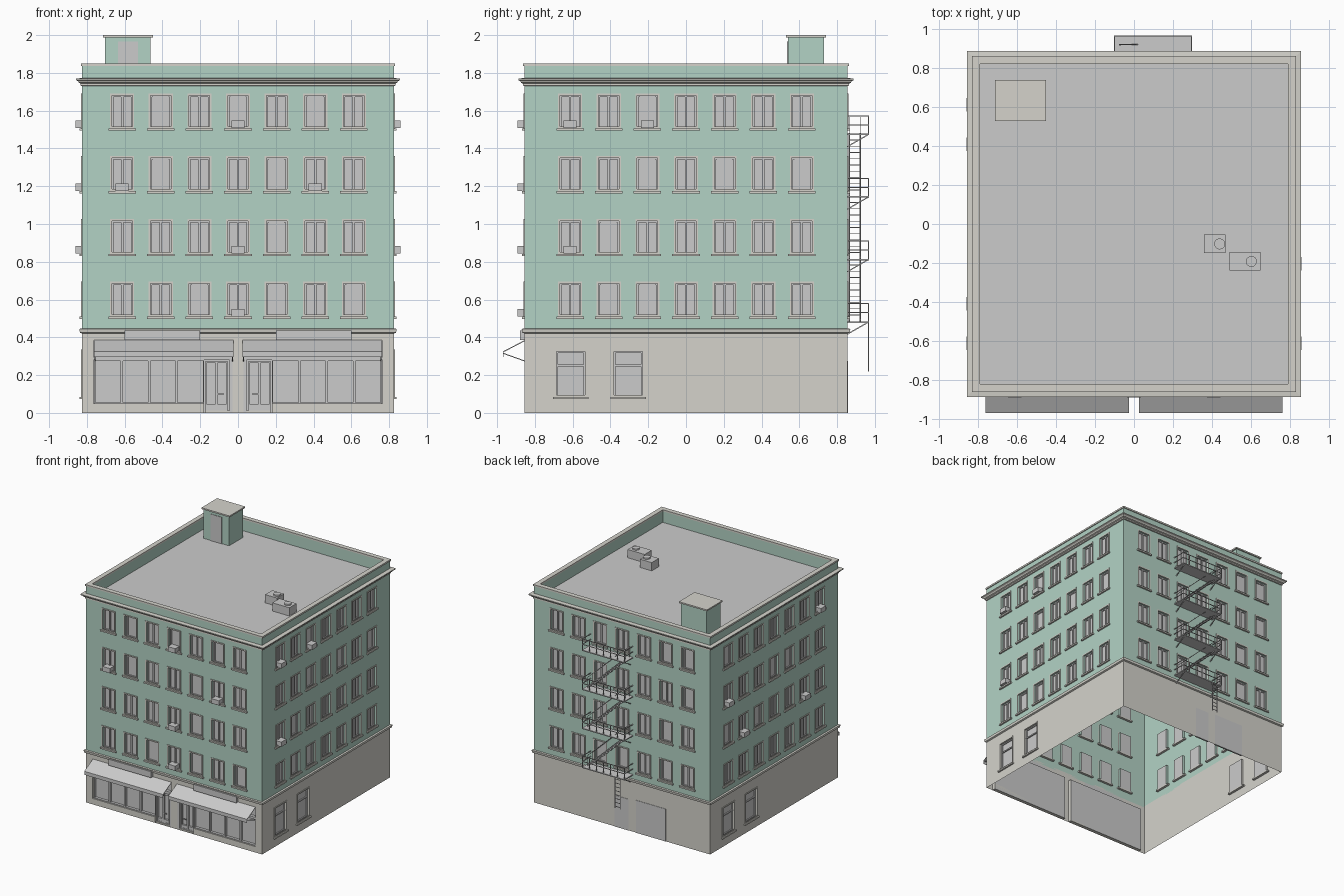
import bpy, bmesh, math, random
from mathutils import Matrix, Vector

if "Cube" in bpy.data.objects:
    bpy.data.objects.remove(bpy.data.objects["Cube"])

random.seed(4)
HX, HY = 0.825, 0.855            # half sizes of the building


def material(name, rgb):
    m = bpy.data.materials.new(name)
    m.diffuse_color = (*rgb, 1)
    m.use_nodes = True
    m.node_tree.nodes["Principled BSDF"].inputs["Base Color"].default_value = m.diffuse_color
    return m


GREEN = material("green_wall", (0.45, 0.65, 0.56))
STONE = material("pale_stone", (0.66, 0.65, 0.60))


def finish(bm, name, mat=None, matrix=None):
    me = bpy.data.meshes.new(name)
    if matrix:
        bm.transform(matrix)
    bm.to_mesh(me)
    bm.free()
    ob = bpy.data.objects.new(name, me)
    bpy.context.collection.objects.link(ob)
    if mat:
        me.materials.append(mat)
    return ob


def box(bm, x0, x1, y0, y1, z0, z1):
    m = Matrix.Translation(((x0 + x1) / 2, (y0 + y1) / 2, (z0 + z1) / 2))
    m = m @ Matrix.Diagonal((abs(x1 - x0), abs(y1 - y0), abs(z1 - z0), 1))
    bmesh.ops.create_cube(bm, size=1, matrix=m)


def rod(bm, a, b, t=0.005):
    a, b = Vector(a), Vector(b)
    d = b - a
    m = Matrix.Translation((a + b) / 2) @ d.to_track_quat('Z', 'X').to_matrix().to_4x4()
    bmesh.ops.create_cube(bm, size=1, matrix=m @ Matrix.Diagonal((t, t, d.length, 1)))


def quad(bm, *pts):
    bm.faces.new([bm.verts.new(p) for p in pts])


def frame(bm, x0, x1, z0, z1, t, y0, y1):
    box(bm, x0, x0 + t, y0, y1, z0, z1)
    box(bm, x1 - t, x1, y0, y1, z0, z1)
    box(bm, x0 + t, x1 - t, y0, y1, z0, z0 + t)
    box(bm, x0 + t, x1 - t, y0, y1, z1 - t, z1)


def ring(name, profile, mat=None, closed=True):
    """Profile of (outward offset, z) carried round the building plan."""
    bm = bmesh.new()
    loops = [[bm.verts.new((sx * (HX + o), sy * (HY + o), z))
              for sx, sy in ((-1, -1), (1, -1), (1, 1), (-1, 1))] for o, z in profile]
    pairs = list(zip(loops, loops[1:] + loops[:1]))
    for a, b in pairs if closed else pairs[:-1]:
        for i in range(4):
            j = (i + 1) % 4
            bm.faces.new((a[i], a[j], b[j], b[i]))
    return finish(bm, name, mat)


def wall(name, half, d, z0, z1, holes, depth, mat, matrix):
    """Flat wall facing -y, with openings and their reveals."""
    bm = bmesh.new()
    xs = sorted({-half, half, *(h[0] for h in holes), *(h[1] for h in holes)})
    zs = sorted({z0, z1, *(h[2] for h in holes), *(h[3] for h in holes)})
    for a, b in zip(xs, xs[1:]):
        for c, e in zip(zs, zs[1:]):
            mx, mz = (a + b) / 2, (c + e) / 2
            if not any(h[0] < mx < h[1] and h[2] < mz < h[3] for h in holes):
                quad(bm, (a, -d, c), (b, -d, c), (b, -d, e), (a, -d, e))
    for a, b, c, e in holes:
        o = [(a, c), (b, c), (b, e), (a, e)]
        for p, q in zip(o, o[1:] + o[:1]):
            quad(bm, (p[0], -d, p[1]), (q[0], -d, q[1]),
                 (q[0], depth - d, q[1]), (p[0], depth - d, p[1]))
    bmesh.ops.remove_doubles(bm, verts=bm.verts, dist=1e-5)
    finish(bm, name, mat, matrix)


def windows(side, d, holes, matrix, sash_rail=False):
    """Panes, sashes, stone surrounds and sills for a list of openings."""
    pane, sash, trim = bmesh.new(), bmesh.new(), bmesh.new()
    for a, b, c, e in holes:
        y, m = 0.02 - d, (a + b) / 2
        quad(pane, (a, y, c), (b, y, c), (b, y, e), (a, y, e))
        frame(sash, a, b, c, e, 0.008, y - 0.008, y)
        if sash_rail:
            box(sash, a, b, y - 0.01, y, 0.245, 0.255)
        elif random.random() < 0.75:
            box(sash, m - 0.006, m + 0.006, y - 0.01, y, c, e)
        else:
            frame(sash, a + 0.014, b - 0.014, c, e - 0.008, 0.005, y - 0.005, y)
        frame(trim, a - 0.01, b + 0.01, c, e + 0.01, 0.01, -d - 0.005, -d)
        box(trim, a - 0.019, b + 0.019, -d - 0.014, y, c - 0.012, c)
    finish(pane, side + "_panes", None, matrix)
    finish(sash, side + "_sashes", None, matrix)
    finish(trim, side + "_surrounds", STONE, matrix)


# Four facades: rotation, half width, distance, cooler positions (u, row)
COLS = [(i - 3) * 0.2045 for i in range(7)]
FACES = {
    "front": (0, HX, HY, [(0, 0), (0, 1), (-0.6135, 2), (0.409, 2), (0, 3)]),
    "right": (90, HY, HX, [(-0.6135, 1), (-0.6135, 3), (-0.2045, 3)]),
    "back": (180, HX, HY, []),
    "left": (270, HY, HX, [(-0.6135, 2), (-0.409, 1), (0.409, 1), (0.6135, 3)]),
}
for side, (ang, half, d, coolers) in FACES.items():
    M = Matrix.Rotation(math.radians(ang), 4, 'Z')
    holes = [(u - 0.054, u + 0.054, 0.51 + r * 0.332, 0.685 + r * 0.332)
             for u in COLS for r in range(4)]
    wall(side + "_upper_wall", half, d, 0.43, 1.84, holes, 0.02, GREEN, M)
    windows(side + "_window", d, holes, M)
    if coolers:
        bm = bmesh.new()
        for u, r in coolers:
            z = 0.511 + r * 0.332
            box(bm, u - 0.035, u + 0.035, -d - 0.036, 0.02 - d, z, z + 0.04)
        finish(bm, side + "_window_coolers", None, M)
    low = []
    if side in ("right", "left"):
        low = [(c - 0.075, c + 0.075, 0.085, 0.325) for c in (-0.61, -0.305)]
        windows(side + "_ground_window", d, low, M, True)
    elif side == "front":
        low = [(-0.765, -0.03, 0, 0.38), (0.03, 0.765, 0, 0.38)]
    wall(side + "_ground_wall", half, d, 0, 0.44, low, 0.03 if side == "front" else 0.02, STONE, M)

# Stone band, cornice, parapet and roof
ring("floor_band", [(0, 0.42), (0.012, 0.425), (0.015, 0.445), (0, 0.447)], STONE)
ring("cornice", [(0, 1.73), (0.008, 1.733), (0.008, 1.743), (0.018, 1.748), (0.022, 1.756),
                 (0.033, 1.762), (0.033, 1.77), (0, 1.773)], STONE)
ring("parapet_inside", [(-0.028, 1.84), (-0.028, 1.74)], GREEN, False)
ring("parapet_coping", [(0.007, 1.836), (0.007, 1.85), (-0.033, 1.85), (-0.033, 1.836)], STONE)
bm = bmesh.new()
quad(bm, *[(sx * (HX - 0.028), sy * (HY - 0.028), 1.74)
           for sx, sy in ((-1, -1), (1, -1), (1, 1), (-1, 1))])
finish(bm, "roof")

# Stair hut on the roof
bm = bmesh.new()
box(bm, -0.703, -0.462, 0.54, 0.73, 1.74, 1.99)
finish(bm, "roof_hut", GREEN)
bm = bmesh.new()
box(bm, -0.714, -0.451, 0.53, 0.74, 1.988, 2.0)
finish(bm, "roof_hut_cap", STONE)
bm = bmesh.new()
box(bm, -0.635, -0.53, 0.536, 0.545, 1.74, 1.965)
finish(bm, "roof_hut_door")

# Roof cooling units with round fans
bm = bmesh.new()
for x0, x1, y0, y1, fx in ((0.36, 0.47, -0.15, -0.055, 0.44), (0.49, 0.65, -0.24, -0.145, 0.603)):
    box(bm, x0, x1, y0, y1, 1.74, 1.81)
    bmesh.ops.create_cone(bm, cap_ends=True, segments=20, radius1=0.028, radius2=0.028, depth=0.012,
                          matrix=Matrix.Translation((fx, (y0 + y1) / 2, 1.816)))
finish(bm, "roof_cooling_units")

# Shopfronts, mirrored left and right
for s, side in ((-1, "left"), (1, "right")):
    F = -HY
    M = Matrix.Diagonal((s, 1, 1, 1))
    parts = {}

    def add(name, mat=None):
        parts[name] = (bmesh.new(), mat)
        return parts[name][0]

    bm = add("shop_glass")
    quad(bm, (0.03, F + 0.03, 0), (0.765, F + 0.03, 0), (0.765, F + 0.03, 0.38), (0.03, F + 0.03, 0.38))
    bm = add("shop_base", STONE)
    box(bm, 0.18, 0.765, F, F + 0.03, 0, 0.05)
    box(bm, 0.045, 0.175, F + 0.005, F + 0.03, 0, 0.012)
    bm = add("shop_frames")
    for i in range(5):
        x = 0.18 + i * 0.145
        w = 0.145 if i < 4 else 0
        if w:
            frame(bm, x, x + w, 0.05, 0.28, 0.006, F + 0.008, F + 0.03)
    box(bm, 0.03, 0.765, F + 0.004, F + 0.03, 0.28, 0.295)
    box(bm, 0.03, 0.045, F + 0.004, F + 0.03, 0, 0.28)
    bm = add("shop_door")
    for x0, x1 in ((0.055, 0.114), (0.114, 0.172)):
        frame(bm, x0, x1, 0.012, 0.275, 0.009, F + 0.012, F + 0.03)
        box(bm, x0, x1, F + 0.014, F + 0.03, 0.012, 0.045)
    box(bm, 0.075, 0.105, F + 0.004, F + 0.012, 0.097, 0.103)
    bm = add("shop_sign_board")
    box(bm, 0.2, 0.6, F - 0.025, F, 0.385, 0.437)
    # awning: sloped sheet, hanging valance, support arms
    bm = add("shop_awning")
    prof = [(F, 0.385), (-0.97, 0.325), (-0.97, 0.295), (-0.966, 0.295), (-0.966, 0.321), (F, 0.379)]
    f = bm.faces.new([bm.verts.new((0.025, y, z)) for y, z in prof])
    ext = bmesh.ops.extrude_face_region(bm, geom=[f])["geom"]
    bmesh.ops.translate(bm, vec=(0.738, 0, 0), verts=[v for v in ext if isinstance(v, bmesh.types.BMVert)])
    bm.faces.new([v for v in reversed(bm.verts[:6])]) if f not in bm.faces[:] else None
    for x in (0.03, 0.758):
        rod(bm, (x, F, 0.275), (x, -0.967, 0.315), 0.005)
    for name, (bm, mat) in parts.items():
        ob_bm = bm
        ob_bm.transform(M)
        bmesh.ops.recalc_face_normals(ob_bm, faces=ob_bm.faces) if name != "shop_glass" else None
        finish(ob_bm, side + "_" + name, mat)

# Rear doors
bm = bmesh.new()
box(bm, -0.06, 0.07, HY - 0.01, HY + 0.003, 0, 0.265)
box(bm, -0.41, -0.13, HY - 0.01, HY + 0.003, 0, 0.275)
finish(bm, "rear_doors")

# Fire escape: platforms, railings, brackets, stairs and drop ladder
plat, rail, stair = bmesh.new(), bmesh.new(), bmesh.new()
X0, X1, YO = -0.1, 0.295, 0.966
for i in range(4):
    z = 0.485 + i * 0.331
    box(plat, X0, X1, HY, YO + 0.003, z - 0.008, z)
    for h in (0.047, 0.093):
        rod(rail, (X0, YO, z + h), (X1, YO, z + h))
        for x in (X0, X1):
            rod(rail, (x, HY, z + h), (x, YO, z + h))
    for k in range(7):
        x = X0 + (X1 - X0) * k / 6
        rod(rail, (x, YO, z), (x, YO, z + 0.095), 0.004)
    for x in (X0 + 0.02, X1 - 0.02):
        rod(rail, (x, HY, z - 0.068), (x, YO, z - 0.004), 0.006)
    if i < 3:
        a, b = Vector((0.275, 0, z)), Vector((-0.075, 0, z + 0.331))
        for y in (0.864, 0.922):
            o, up = Vector((0, y, 0)), Vector((0, 0, 0.088))
            rod(stair, a + o, b + o, 0.008)
            rod(stair, a + o + up, b + o + up, 0.004)
            for p in (a, b):
                rod(stair, p + o, p + o + up, 0.004)
        for k in range(1, 10):
            p = a.lerp(b, k / 10)
            box(stair, p.x - 0.014, p.x + 0.014, 0.864, 0.922, p.z - 0.002, p.z + 0.002)
for x in (-0.06, -0.01):
    rod(stair, (x, YO, 0.22), (x, YO, 0.485), 0.005)
for k in range(8):
    rod(stair, (-0.06, YO, 0.235 + k * 0.033), (-0.01, YO, 0.235 + k * 0.033), 0.004)
finish(plat, "fire_escape_platforms")
finish(rail, "fire_escape_railings")
finish(stair, "fire_escape_stairs")
